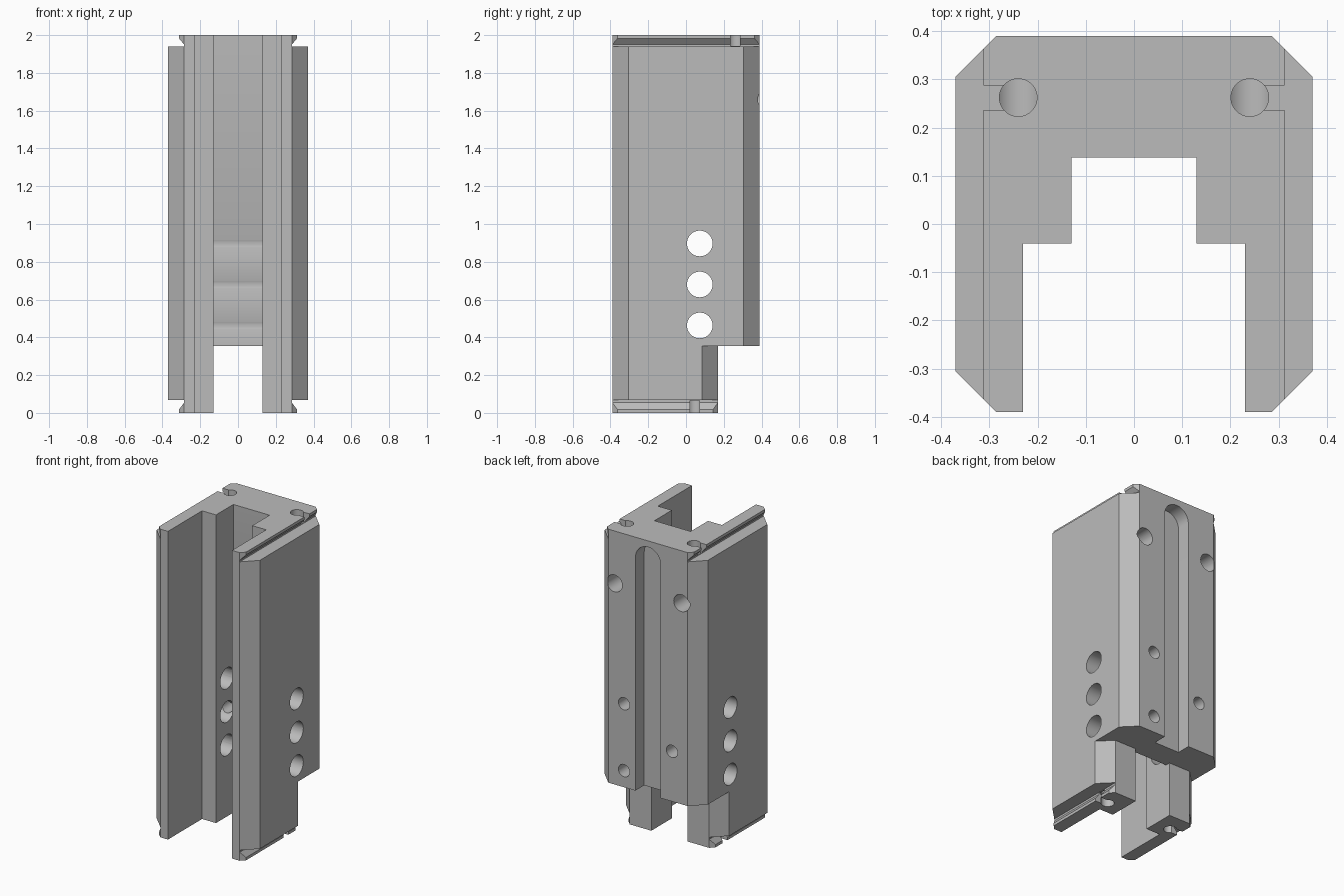
import bpy, bmesh, math
from mathutils import Matrix, Vector

cube = bpy.data.objects.get("Cube")
if cube:
    bpy.data.objects.remove(cube, do_unlink=True)

grey = bpy.data.materials.new("plain grey")
grey.use_nodes = True
COLOUR = (0.5, 0.5, 0.5, 1)
grey.diffuse_color = COLOUR
grey.node_tree.nodes["Principled BSDF"].inputs["Base Color"].default_value = COLOUR

# Local (u, v, extrusion) axes for each extrusion direction
FRAMES = {
    "z": Matrix.Identity(4),
    "y": Matrix(((1, 0, 0, 0), (0, 0, 1, 0), (0, 1, 0, 0), (0, 0, 0, 1))),
    "x": Matrix(((0, 0, 1, 0), (1, 0, 0, 0), (0, 1, 0, 0), (0, 0, 0, 1))),
}


def prism(name, outline, axis, start, end):
    """Extrude a 2D outline: xy along z, xz along y, or yz along x."""
    bm = bmesh.new()
    low = [bm.verts.new((u, v, start)) for u, v in outline]
    high = [bm.verts.new((u, v, end)) for u, v in outline]
    bm.faces.new(low)
    bm.faces.new(high)
    n = len(outline)
    for i in range(n):
        j = (i + 1) % n
        bm.faces.new((low[i], low[j], high[j], high[i]))
    bm.transform(FRAMES[axis])
    bmesh.ops.recalc_face_normals(bm, faces=bm.faces)
    mesh = bpy.data.meshes.new(name)
    bm.to_mesh(mesh)
    bm.free()
    mesh.materials.append(grey)
    obj = bpy.data.objects.new(name, mesh)
    bpy.context.collection.objects.link(obj)
    return obj


def circle(u, v, r, n=40):
    return [(u + r * math.cos(2 * math.pi * i / n),
             v + r * math.sin(2 * math.pi * i / n)) for i in range(n)]


def box(u0, u1, v0, v1):
    return [(u0, v0), (u1, v0), (u1, v1), (u0, v1)]


def flip(outline):
    return [(-u, v) for u, v in outline]


def cut(body, *shape):
    """Subtract an extruded outline from the body."""
    cutter = prism("cutter", *shape)
    cutter.hide_render = True
    mod = body.modifiers.new("cut", "BOOLEAN")
    mod.operation = "DIFFERENCE"
    mod.solver = "EXACT"
    mod.object = cutter
    bpy.context.view_layer.objects.active = body
    bpy.ops.object.modifier_apply(modifier=mod.name)
    bpy.data.objects.remove(cutter, do_unlink=True)


# Channel body with chamfered corners and a stepped inside
half = [(0.13, 0.138), (0.13, -0.04), (0.23, -0.04), (0.23, -0.39), (0.285, -0.39),
        (0.37, -0.305), (0.37, 0.305), (0.285, 0.39)]
body = prism("channel_body", half + flip(half)[::-1], "z", 0, 2)

# Lower back cutaway leaving two chamfered legs
legs = [(0.13, 0.1), (0.13, 0.17), (0.285, 0.17), (0.42, 0.035), (0.6, 0.035), (0.6, 0.6)]
cut(body, legs + flip(legs)[::-1], "z", -0.1, 0.355)

# Undercut lips along the sides at both ends
top_lip = [(0.5, 2.1), (0.312, 2.1), (0.312, 1.982), (0.285, 1.95), (0.285, 1.94), (0.5, 1.94)]
bottom_lip = [(0.5, -0.1), (0.312, -0.1), (0.312, 0.018), (0.285, 0.055),
              (0.285, 0.068), (0.5, 0.068)]
for lip in (top_lip, bottom_lip):
    for outline in (lip, flip(lip)):
        cut(body, outline, "y", -0.6, 0.6)

# Rounded groove up the back
R = 0.09
arch = [(R * math.cos(math.pi * i / 20), 1.87 + R * math.sin(math.pi * i / 20)) for i in range(21)]
cut(body, [(R, 0.2)] + arch + [(-R, 0.2)], "y", 0.3, 0.6)

# End holes with side slots, and back holes that meet the upper ones
for side in (-1, 1):
    x = side * 0.24
    cut(body, circle(x, 1.66, 0.055), "y", 0.21, 0.6)
    cut(body, circle(x, 0.262, 0.039), "z", 1.66, 2.1)
    cut(body, circle(x, 0.045, 0.039), "z", -0.1, 0.3)
    inner, outer = sorted((x, side * 0.5))
    cut(body, box(inner, outer, 0.236, 0.287), "z", 1.942, 2.1)
    cut(body, box(inner, outer, 0.02, 0.071), "z", -0.1, 0.066)

# Cross holes, each with a small screw hole from the back
for z, x in ((0.897, 0.172), (0.68, -0.172), (0.463, 0.172)):
    cut(body, circle(0.073, z, 0.068, 48), "x", -0.6, 0.6)
    cut(body, circle(x, z, 0.04), "y", 0.08, 0.6)

# Smooth the bores, keep edges crisp
bpy.ops.object.select_all(action="DESELECT")
body.select_set(True)
bpy.context.view_layer.objects.active = body
bpy.ops.object.shade_smooth_by_angle(angle=math.radians(25))
